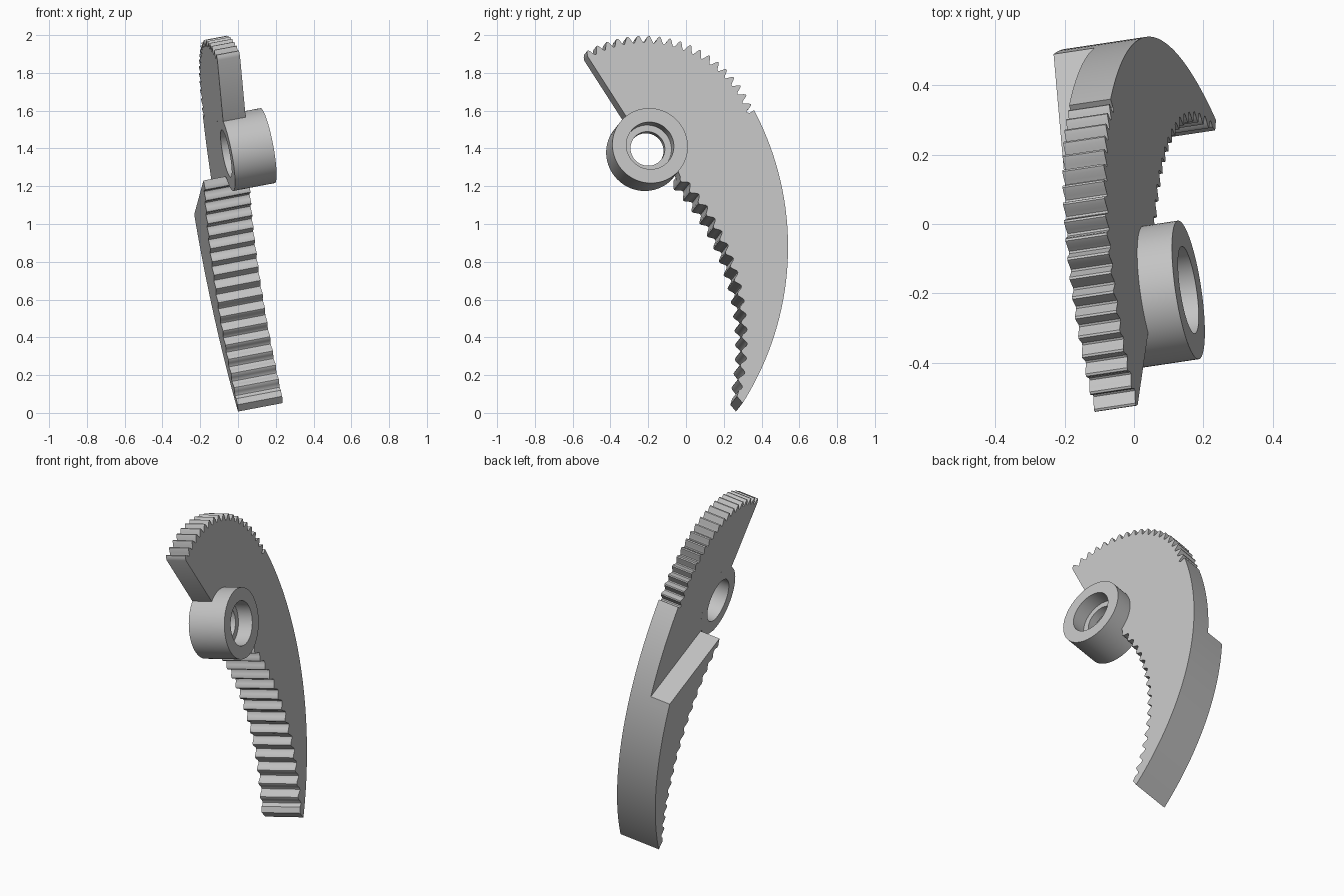
import bpy, bmesh, math
from mathutils import Vector

cube = bpy.data.objects.get("Cube")
if cube:
    bpy.data.objects.remove(cube)

# Tilted frame of the plate: N is its normal, U and V lie in its face
N = Vector((1, 0.15, 0.19)).normalized()
U = (Vector((0, 1, 0)) - N * N.y).normalized()
V = N.cross(U)
FACE = 0.283          # distance of the main face from the origin
THIN, THICK = 0.123, 0.243
BOSS_R = 0.202

grey = bpy.data.materials.new("light_grey")
grey.use_nodes = True
grey.diffuse_color = (0.55, 0.55, 0.55, 1)
grey.node_tree.nodes["Principled BSDF"].inputs["Base Color"].default_value = (0.55, 0.55, 0.55, 1)


def on_face(y, z):
    return Vector(((FACE - N.y * y - N.z * z) / N.x, y, z))


HUB = on_face(-0.205, 1.396)


def polar(r, degrees):
    a = math.radians(degrees)
    return HUB + U * (r * math.cos(a)) + V * (r * math.sin(a))


def arc(a, b, c, count):
    """Points of the circle arc from a through b to c, in (y, z)."""
    a, b, c = Vector(a), Vector(b), Vector(c)
    p, q = b - a, c - a
    d = 2 * (p.x * q.y - p.y * q.x)
    centre = a + Vector((q.y * p.dot(p) - p.y * q.dot(q),
                         p.x * q.dot(q) - q.x * p.dot(p))) / d
    r = (a - centre).length
    start = math.atan2(*(a - centre).yx)
    end = math.atan2(*(c - centre).yx)
    result = []
    for i in range(count + 1):
        t = start + (end - start) * i / count
        result.append((centre, r, t))
    return result


def arc_point(centre, r, t):
    return on_face(centre.x + r * math.cos(t), centre.y + r * math.sin(t))


def finish(name, bm):
    bmesh.ops.recalc_face_normals(bm, faces=bm.faces)
    mesh = bpy.data.meshes.new(name)
    bm.to_mesh(mesh)
    bm.free()
    mesh.materials.append(grey)
    obj = bpy.data.objects.new(name, mesh)
    bpy.context.collection.objects.link(obj)
    bpy.ops.object.select_all(action='DESELECT')
    obj.select_set(True)
    bpy.context.view_layer.objects.active = obj
    bpy.ops.object.shade_smooth_by_angle(angle=math.radians(32))


def slab(name, outline, top, bottom):
    bm = bmesh.new()
    upper = [bm.verts.new(p - N * top) for p in outline]
    lower = [bm.verts.new(p - N * bottom) for p in outline]
    bm.faces.new(upper)
    bm.faces.new(lower[::-1])
    for i in range(len(outline)):
        j = (i + 1) % len(outline)
        bm.faces.new((upper[i], lower[i], lower[j], upper[j]))
    finish(name, bm)


# Gear sector: rounded teeth about the hub
TEETH, STEPS = 19, 8
sector = []
for i in range(TEETH * STEPS + 1):
    wave = math.cos(2 * math.pi * (i / STEPS - 0.3))
    sector.append(polar(0.593 + 0.02 * wave, 123 - 102 * i / (TEETH * STEPS)))

# Smooth outer back, then the blunt lower tip
back = [arc_point(*s) for s in arc((0.36, 1.603), (0.54, 0.86), (0.30, 0.052), 48)]
tip = [on_face(0.27, 0.088)]

# Wavy inner grip edge, from the tip up to the hub
RIDGES = 16
grip = []
for i, (c, r, t) in enumerate(arc((0.28, 0.12), (0.265, 0.725), (-0.03, 1.25), RIDGES * STEPS)):
    grip.append(arc_point(c, r + 0.015 * math.sin(2 * math.pi * i / STEPS), t))

# Plate outline wraps around the hub
hub_edge = [polar(BOSS_R, -35 + 158 * i / 40) for i in range(41)]
slab("toothed_plate", sector + back + tip + grip + hub_edge, 0, THIN)

# Thicker lower half of the plate, ending in a straight step
step_in, step_out = on_face(-0.03, 1.275), on_face(0.525, 1.095)
lower_back = [p for p in back if p.z < step_out.z - 0.01]
slab("lower_thickening", [step_in, step_out] + lower_back + tip + grip, THIN, THICK)

# Hub ring with a bore narrowed by a lip halfway through
TOP, BORE, LIP = 0.103, 0.127, 0.092
section = [(BOSS_R, TOP), (BOSS_R, -THIN), (BORE, -THIN), (BORE, -0.035),
           (LIP, -0.035), (LIP, 0.015), (BORE, 0.015), (BORE, TOP)]
SEGMENTS = 72
bm = bmesh.new()
rings = [[bm.verts.new(polar(r, 360 * k / SEGMENTS) + N * h) for k in range(SEGMENTS)]
         for r, h in section]
for i, ring in enumerate(rings):
    other = rings[(i + 1) % len(rings)]
    for k in range(SEGMENTS):
        m = (k + 1) % SEGMENTS
        bm.faces.new((ring[k], other[k], other[m], ring[m]))
finish("hub_ring", bm)
